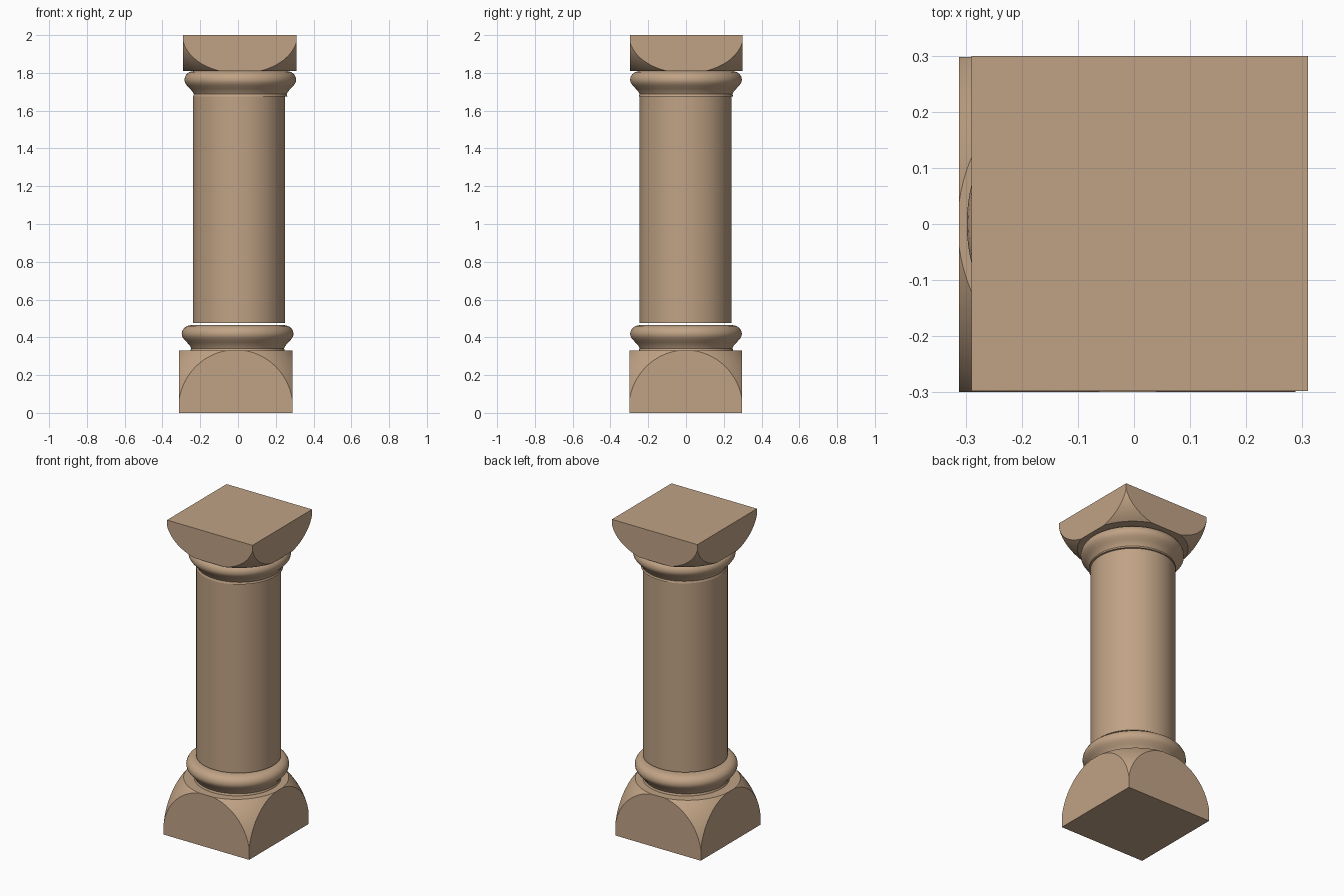
import bpy, bmesh, math

if "Cube" in bpy.data.objects:
    bpy.data.objects.remove(bpy.data.objects["Cube"])

stone = bpy.data.materials.new("tan stone")
stone.diffuse_color = (0.53, 0.365, 0.235, 1)
stone.use_nodes = True
stone.node_tree.nodes["Principled BSDF"].inputs["Base Color"].default_value = stone.diffuse_color


def smooth(ob, angle):
    bpy.ops.object.select_all(action='DESELECT')
    ob.select_set(True)
    bpy.context.view_layer.objects.active = ob
    bpy.ops.object.shade_smooth_by_angle(angle=math.radians(angle))


def add(name, bm):
    me = bpy.data.meshes.new(name)
    bmesh.ops.recalc_face_normals(bm, faces=bm.faces[:])
    bm.to_mesh(me)
    bm.free()
    me.materials.append(stone)
    ob = bpy.data.objects.new(name, me)
    bpy.context.collection.objects.link(ob)
    return ob


def lathe(name, profile, cx, cy, z0, n=96):
    bm = bmesh.new()
    rings = []
    for r, z in profile:
        rings.append([bm.verts.new((cx + r * math.cos(2 * math.pi * i / n),
                                    cy + r * math.sin(2 * math.pi * i / n), z0 + z))
                      for i in range(n)])
    for a, b in zip(rings, rings[1:]):
        for i in range(n):
            j = (i + 1) % n
            bm.faces.new((a[i], a[j], b[j], b[i]))
    bm.faces.new(rings[0])
    bm.faces.new(rings[-1])
    ob = add(name, bm)
    smooth(ob, 40)


def rounded_block(name, cx, cy, z0, z1, zc, rz):
    """Square block whose corners are cut away by an ellipsoid."""
    bm = bmesh.new()
    bmesh.ops.create_cube(bm, size=1)
    for v in bm.verts:
        v.co = (cx + v.co.x * 0.6, cy + v.co.y * 0.597, (z0 + z1) / 2 + v.co.z * (z1 - z0))
    block = add(name, bm)
    bm = bmesh.new()
    bmesh.ops.create_uvsphere(bm, u_segments=96, v_segments=64, radius=1)
    for v in bm.verts:
        v.co = (cx + v.co.x * 0.426, cy + v.co.y * 0.426, zc + v.co.z * rz)
    cutter = add("rounding_helper", bm)
    cutter.hide_render = True
    m = block.modifiers.new("round", 'BOOLEAN')
    m.operation = 'INTERSECT'
    m.solver = 'EXACT'
    m.object = cutter
    bpy.context.view_layer.objects.active = block
    bpy.ops.object.modifier_apply(modifier=m.name)
    bpy.data.objects.remove(cutter)
    smooth(block, 25)


# plinth and capital blocks
rounded_block("base_block", -0.012, -0.001, 0.0, 0.33, 0.02, 0.44)
rounded_block("capital_block", 0.01, 0.001, 1.81, 2.0, 1.999, 0.283)

# moulded rings, same profile at both ends
ring = [(0.25, 0), (0.246, 0.012), (0.253, 0.026), (0.268, 0.043), (0.284, 0.06),
        (0.293, 0.074), (0.296, 0.088), (0.293, 0.104), (0.284, 0.119),
        (0.268, 0.130), (0.245, 0.135)]
lathe("base_ring", ring, -0.002, 0.0, 0.33)
lathe("capital_ring", ring, 0.012, 0.0, 1.675)

# shaft
lathe("shaft", [(0.244, 0), (0.244, 1.2)], 0.006, -0.002, 0.475)
